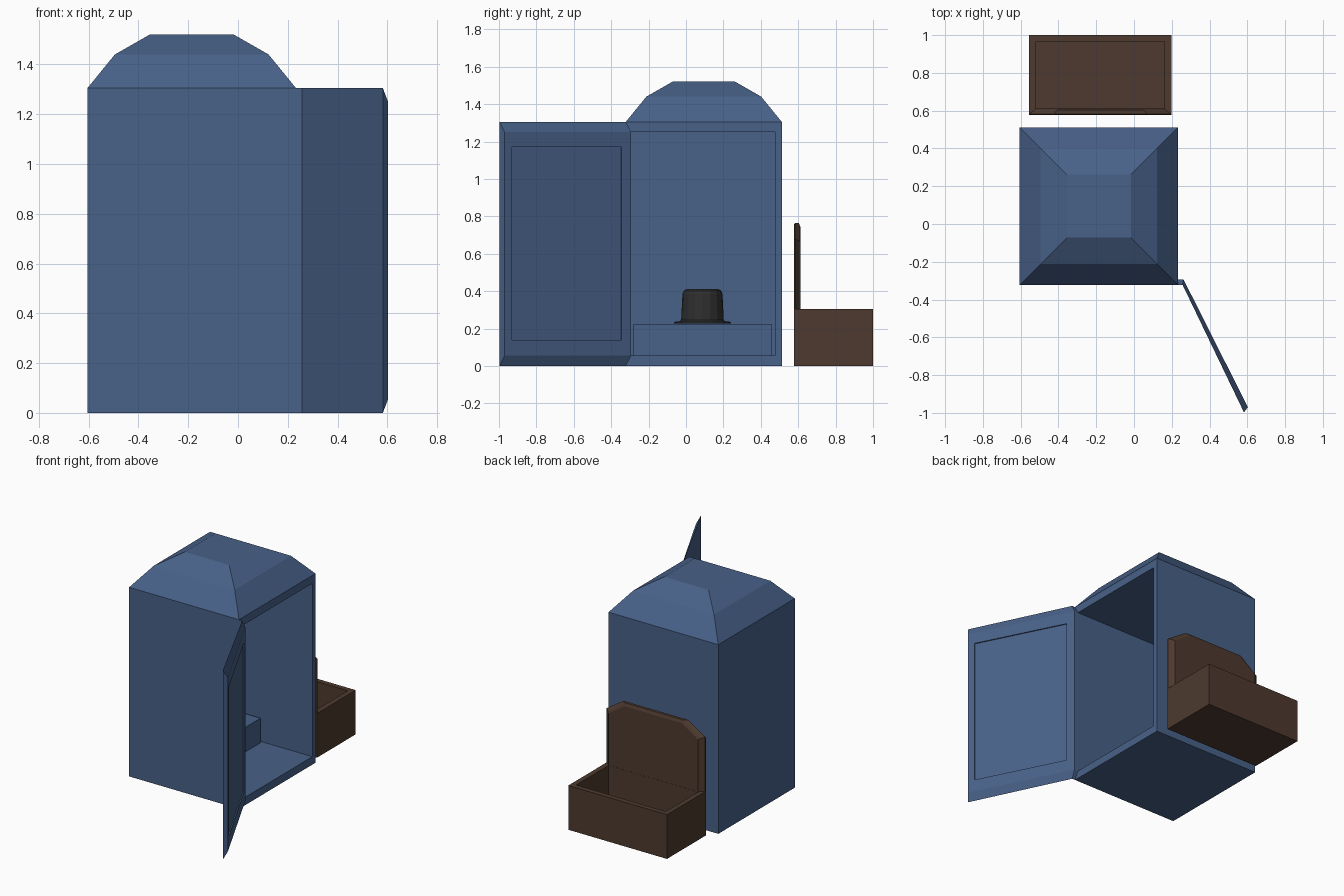
import bpy
import bmesh
from math import cos, sin, tau

if "Cube" in bpy.data.objects:
    bpy.data.objects.remove(bpy.data.objects["Cube"])


def material(name, rgb):
    m = bpy.data.materials.new(name)
    m.diffuse_color = (*rgb, 1)
    m.use_nodes = True
    m.node_tree.nodes["Principled BSDF"].inputs["Base Color"].default_value = m.diffuse_color
    return m


BLUE = material("blue_paint", (0.065, 0.12, 0.25))
BROWN = material("brown_wood", (0.075, 0.042, 0.028))
BLACK = material("black_felt", (0.028, 0.028, 0.028))


def finish(bm, name, mat):
    bmesh.ops.recalc_face_normals(bm, faces=bm.faces)
    me = bpy.data.meshes.new(name)
    bm.to_mesh(me)
    bm.free()
    ob = bpy.data.objects.new(name, me)
    bpy.context.collection.objects.link(ob)
    me.materials.append(mat)
    return ob


def loft(bm, rings, cap_start=True, cap_end=True):
    """Join rings of equal point count; optionally cap the ends."""
    vs = [[bm.verts.new(p) for p in r] for r in rings]
    for a, b in zip(vs, vs[1:]):
        for i in range(len(a)):
            j = (i + 1) % len(a)
            bm.faces.new((a[i], a[j], b[j], b[i]))
    if cap_start:
        bm.faces.new(vs[0])
    if cap_end:
        bm.faces.new(vs[-1])


def rect_z(x0, x1, y0, y1, z):
    return [(x0, y0, z), (x1, y0, z), (x1, y1, z), (x0, y1, z)]


def rect_x(x, y0, y1, z0, z1):
    return [(x, y0, z0), (x, y1, z0), (x, y1, z1), (x, y0, z1)]


# Cabin: box open on the right side, hollow inside
X0, X1, Y0, Y1, H = -0.605, 0.233, -0.322, 0.512, 1.305
IN_Y0, IN_Y1, IN_Z0, IN_Z1 = -0.293, 0.477, 0.055, 1.25
bm = bmesh.new()
loft(bm, [rect_x(X0, Y0, Y1, 0, H), rect_x(X1, Y0, Y1, 0, H),
          rect_x(X1, IN_Y0, IN_Y1, IN_Z0, IN_Z1),
          rect_x(-0.57, IN_Y0, IN_Y1, IN_Z0, IN_Z1)])
finish(bm, "cabin", BLUE)

# Stepped dome roof
bm = bmesh.new()
loft(bm, [rect_z(X0 + d, X1 - d, Y0 + d, Y1 - d, z)
          for d, z in ((0, H), (0.11, 1.44), (0.25, 1.52))])
finish(bm, "roof", BLUE)

# Inner bench
bm = bmesh.new()
loft(bm, [rect_z(-0.57, -0.15, -0.28, 0.46, z) for z in (0.055, 0.225)])
finish(bm, "inner_bench", BLUE)

# Hinged door: larger outer face, bevelled inner face with sunken panel
HINGE, TIP = (0.262, -0.293), (0.603, -0.97)


def door_point(t, z, sink=0.0):
    """Point on the inner door face, pushed toward the outside by sink."""
    dx, dy = TIP[0] - HINGE[0], TIP[1] - HINGE[1]
    n = (dx * dx + dy * dy) ** 0.5
    return (HINGE[0] + dx * t + dy / n * sink,
            HINGE[1] + dy * t - dx / n * sink, z)


def door_rect(t0, t1, z0, z1, sink=0.0):
    return [door_point(t, z, sink) for t, z in
            ((t0, z0), (t1, z0), (t1, z1), (t0, z1))]


bm = bmesh.new()
outer = [(0.257, Y0, 0), (0.582, -0.997, 0), (0.582, -0.997, H), (0.257, Y0, H)]
loft(bm, [outer, door_rect(0, 1, IN_Z0, IN_Z1),
          door_rect(0.075, 0.94, 0.14, 1.17),
          door_rect(0.075, 0.94, 0.14, 1.17, 0.008)])
finish(bm, "door", BLUE)

# Hinge strip between cabin and door
bm = bmesh.new()
loft(bm, [[(x0, Y0, 0), (x1, IN_Y0, IN_Z0), (x1, IN_Y0, IN_Z1), (x0, Y0, H)]
          for x0, x1 in ((X1, X1), (0.257, HINGE[0]))])
finish(bm, "hinge_strip", BLUE)

# Hat on the bench, turned from a profile of (radius, height)
profile = [(0.13, 0.226), (0.153, 0.228), (0.15, 0.236), (0.125, 0.238),
           (0.114, 0.245), (0.107, 0.385), (0.1, 0.402), (0.085, 0.411)]
SIDES = 16
bm = bmesh.new()
loft(bm, [[(-0.36 + r * cos(i * tau / SIDES), 0.088 + r * sin(i * tau / SIDES), z)
           for i in range(SIDES)] for r, z in profile])
finish(bm, "hat", BLACK)

# Open chest behind the cabin
CX0, CX1, CY0, CY1, CH = -0.555, 0.198, 0.577, 1.0, 0.305
bm = bmesh.new()
loft(bm, [rect_z(CX0, CX1, CY0, CY1, 0), rect_z(CX0, CX1, CY0, CY1, CH),
          rect_z(-0.52, 0.162, 0.612, 0.965, CH),
          rect_z(-0.52, 0.162, 0.612, 0.965, 0.035)])
finish(bm, "chest", BROWN)


# Raised lid with clipped top corners, bevelled toward the chest
def lid_ring(y, inset, z_side, z_top):
    a, b = CX0 + inset, CX1 - inset
    c = 0.13 - inset * 0.3
    return [(a, y, CH), (b, y, CH), (b, y, z_side), (b - c, y, z_top),
            (a + c, y, z_top), (a, y, z_side)]


bm = bmesh.new()
loft(bm, [lid_ring(CY0, 0.0, 0.675, 0.755), lid_ring(0.583, 0.0, 0.68, 0.765),
          lid_ring(0.603, 0.027, 0.67, 0.765), lid_ring(0.611, 0.035, 0.665, 0.745)])
finish(bm, "chest_lid", BROWN)
